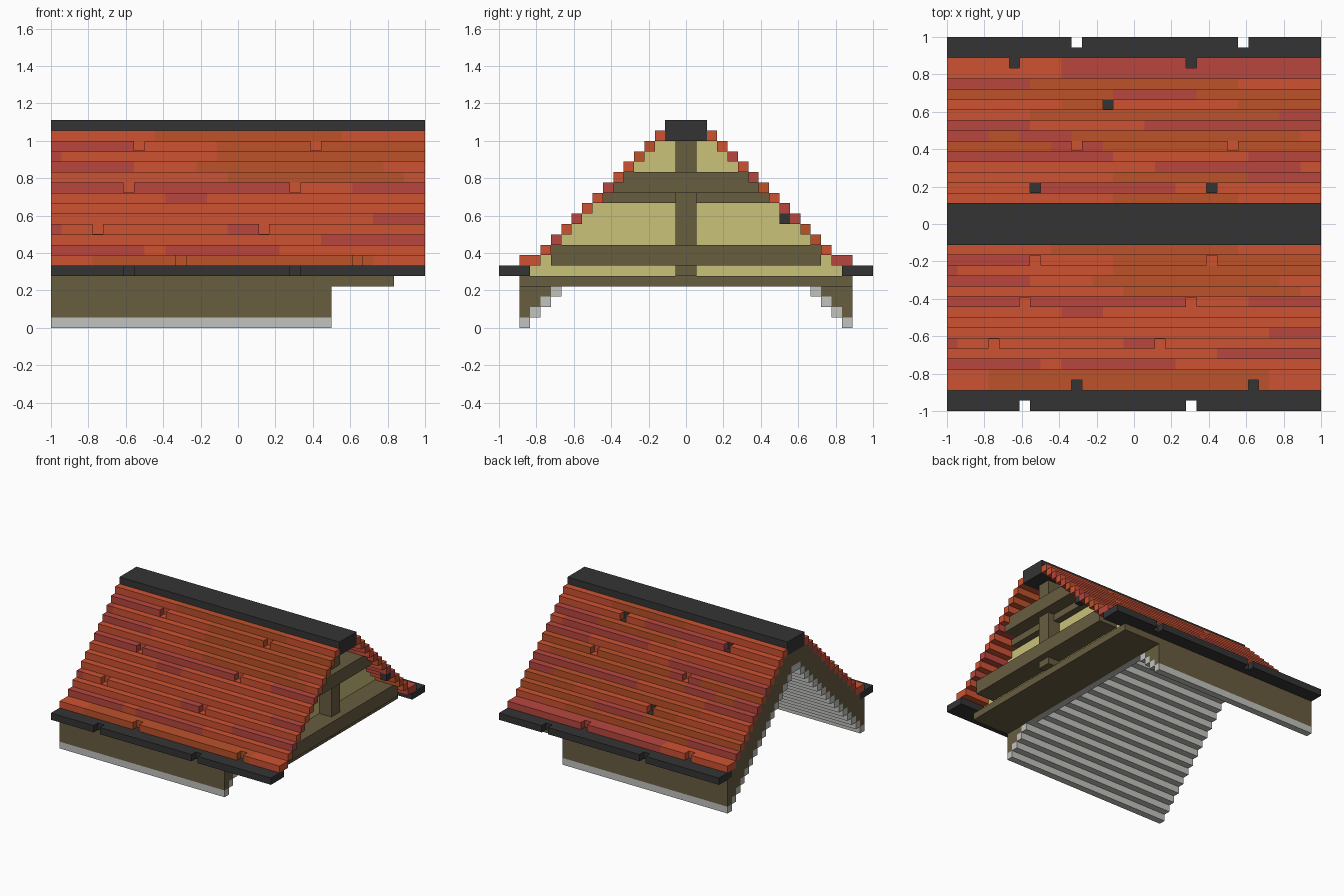
import bpy, bmesh

if "Cube" in bpy.data.objects:
    bpy.data.objects.remove(bpy.data.objects["Cube"])

U = 1 / 18  # one block of the grid


def material(name, rgb):
    m = bpy.data.materials.new(name)
    lin = [((c / 255 + 0.055) / 1.055) ** 2.4 for c in rgb]
    m.diffuse_color = (*lin, 1)
    m.use_nodes = True
    m.node_tree.nodes["Principled BSDF"].inputs["Base Color"].default_value = m.diffuse_color
    return m


ORANGE = material("orange tile", (206, 82, 50))
RED = material("red tile", (184, 70, 62))
RUST = material("rust tile", (188, 82, 42))
DARK = material("charcoal", (52, 52, 52))
BROWN = material("brown timber", (104, 93, 64))
CREAM = material("cream plaster", (202, 194, 122))
GREY = material("pale grey lining", (194, 194, 190))
TILES = {"o": 0, "r": 1, "n": 2, "d": 3}


def build(name, mats, boxes):
    """boxes: (x0, x1, y0, y1, z0, z1[, material index]) in grid blocks"""
    bm = bmesh.new()
    for b in boxes:
        x0, x1, y0, y1, z0, z1 = b[:6]
        y0, y1 = min(y0, y1), max(y0, y1)
        v = [bm.verts.new((x * U, y * U, z * U))
             for x in (x0, x1) for y in (y0, y1) for z in (z0, z1)]
        for f in ((0, 1, 3, 2), (4, 6, 7, 5), (0, 4, 5, 1),
                  (2, 3, 7, 6), (0, 2, 6, 4), (1, 5, 7, 3)):
            face = bm.faces.new([v[i] for i in f])
            face.material_index = b[6] if len(b) > 6 else 0
    bmesh.ops.recalc_face_normals(bm, faces=bm.faces)
    me = bpy.data.meshes.new(name)
    bm.to_mesh(me)
    bm.free()
    for m in mats:
        me.materials.append(m)
    ob = bpy.data.objects.new(name, me)
    bpy.context.collection.objects.link(ob)
    return ob


def course(pattern, s, y0, y1, z, gaps):
    """One run of tiles: colour letter + end position, leaving one-block gaps"""
    out, start = [], -18
    for token in pattern.split():
        end, x = int(token[1:]), start
        for g in sorted(gaps):
            if x <= g < end:
                if g > x:
                    out.append((x, g, s * y0, s * y1, z, z + 1, TILES[token[0]]))
                x = g + 1
        if x < end:
            out.append((x, end, s * y0, s * y1, z, z + 1, TILES[token[0]]))
        start = end
    return out


# Tile colours per course, ridge to eave
FRONT = ["o-8 n10 o18", "r-10 o-2 n8 n18", "r-17 o-2 n18", "r-10 o-4 n14 o18",
         "o-1 n16 o18", "r5 o11 r18", "o-7 r-3 o18", "o18", "o13 r18",
         "r-17 o-1 r2 o18", "o8 r18", "r-9 o-7 r4 o18", "o-14 n13 o18"]
BACK = ["o-2 n10 o18", "o-10 r4 o18", "o-2 n11 r18", "o2 r16 o18",
        "r-2 o11 r18", "n-8 r-3 n18", "r-14 n-11 r-6 n16 o18", "r-10 o1 r18",
        "o-10 n14 r18", "o-7 n-2 o10 n18", "n-2 r6 n18", "r-10 n10 o18",
        "o-7 r18"]
GAPS_F = {3: (-10, 7), 7: (-11, 5), 11: (-14, 2), 15: (-6, 11)}
GAPS_B = {3: (-10, 7), 7: (-6, 9), 11: (-3,), 15: (-12, 5)}

for side, s, rows, gaps, backing, cuts in (
        ("front", -1, FRONT, GAPS_F, {}, (-11, 5)),
        ("back", 1, BACK, GAPS_B, {3: "d", 11: "d"}, (-6, 10))):
    boxes = []
    for i, row in enumerate(rows):
        k = i + 2
        z = 20 - k
        boxes += course(row, s, k, k + 1, z, gaps.get(k, ()))
        for g in gaps.get(k, ()):  # bed showing inside each missing tile
            c = TILES[backing.get(k, "o")]
            e = 0.05
            boxes.append((g, g + 1, s * (k - 1), s * (k + e), z, z + 1, c))
            boxes.append((g, g + 1, s * k, s * (k + 1), z - 1, z + e, c))
    boxes += course(rows[-1], s, 15, 16, 6, gaps[15])
    # the widened lowest course: block 14 behind block 15
    boxes += course(rows[-1], s, 14, 15, 6, ())
    build(side + "_tiles", [ORANGE, RED, RUST, DARK], boxes)
    # Eave board with notches in the outer edge
    eave = [(-18, 18, s * 15, s * 17, 5, 6)]
    eave += [b[:6] for b in course("d18", s, 17, 18, 5, cuts)]
    build(side + "_eave", [DARK], eave)
    # Stepped timber body under the tiles
    build(side + "_roof_body", [BROWN],
          [(-18, 9 if z < 4 else 13, s * max(0, 16 - z),
            s * min(15 if z == 5 else 14 if z == 6 else 16, 20 - z), z, z + 1)
           for z in range(1, 18)])
    # Stepped inner lining
    build(side + "_lining", [GREY],
          [(-18, 9, s * (15 - z), s * (16 - z), z, z + 1) for z in range(16)])

# Ridge cap
build("ridge_cap", [DARK], [(-18, 18, -2, 2, 18, 20)])
# Stray dark block under the back verge
build("verge_block", [DARK], [(17, 18, 9, 10, 10, 11)])
# Wall closing the hollow inside
build("inner_end_wall", [GREY],
      [(8, 9, z - 15, 15 - z, z, z + 1) for z in range(4, 15)])

# Gable: floor beam, plaster wall, post and tie beams
build("gable_floor", [BROWN], [(9, 15, -16, 16, 4, 5)])
build("gable_wall", [CREAM],
      [(13, 14, -w, w, z, z + 1) for z in range(5, 18)
       for w in [15 if z == 5 else 20 - z]])
build("gable_post", [BROWN], [(14, 16, -1, 1, 5, 18)])
build("lower_tie_beam", [BROWN], [(14, 17, -13, 13, 6, 8)])
build("upper_tie_beam", [BROWN], [(14, 17, -7, 7, 13, 14), (14, 17, -6, 6, 14, 15)])
build("upper_tie_strip", [BROWN], [(14, 15, -8, 8, 12, 13)])
